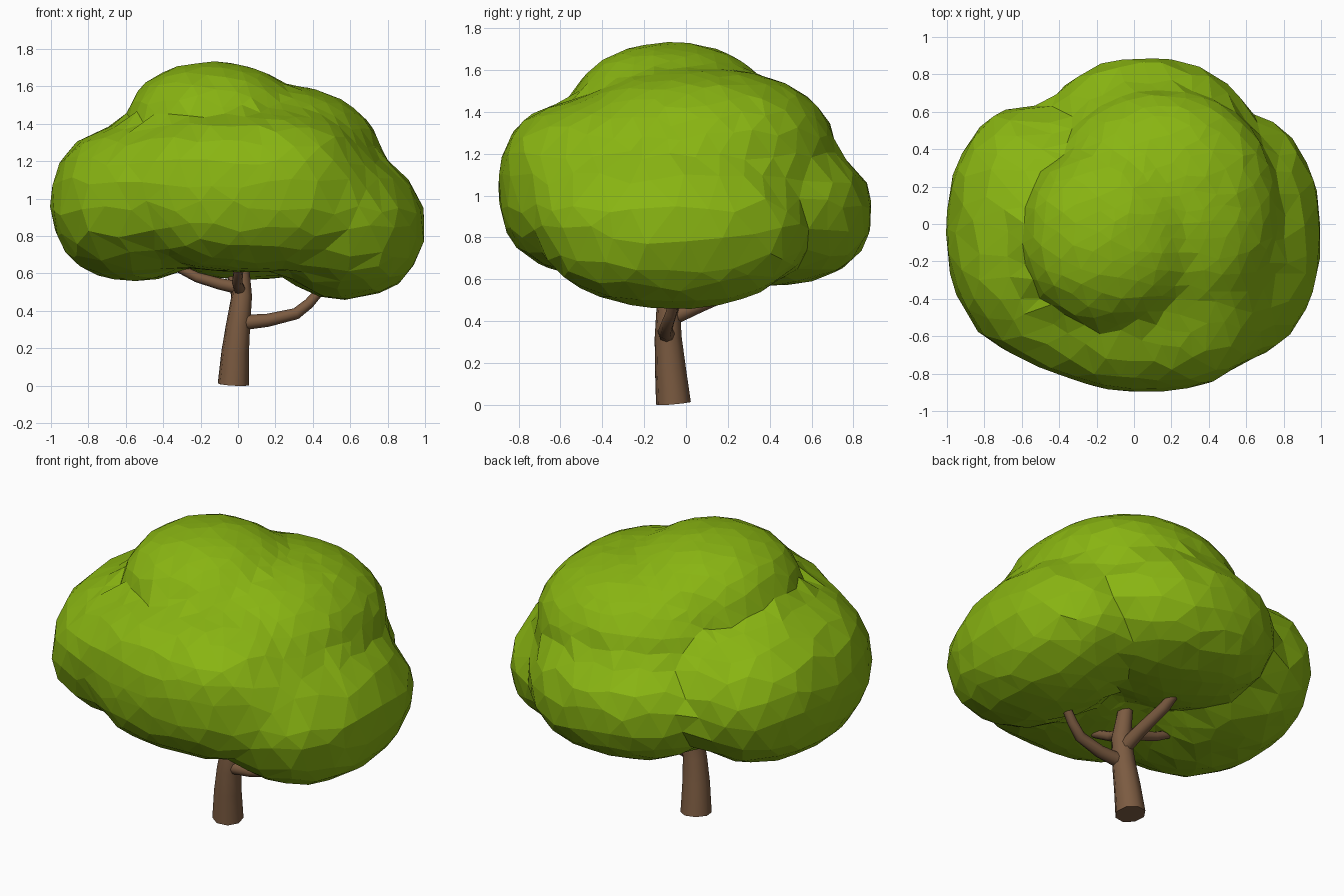
import bpy, bmesh, math, random
from mathutils import Vector

if "Cube" in bpy.data.objects:
    bpy.data.objects.remove(bpy.data.objects["Cube"])

random.seed(4)


def material(name, colour):
    m = bpy.data.materials.new(name)
    m.diffuse_color = (*colour, 1)
    m.use_nodes = True
    m.node_tree.nodes["Principled BSDF"].inputs["Base Color"].default_value = m.diffuse_color
    return m


leaf = material("leaf_green", (0.25, 0.46, 0.006))
bark = material("bark_brown", (0.20, 0.105, 0.053))

# Leaf clumps: centre, radii, squareness, blend width with the clumps before it
clumps = [
    ((0.06, -0.30, 1.04), (0.64, 0.59, 0.43), 2.7, 0.2),    # front
    ((-0.55, -0.03, 0.98), (0.45, 0.66, 0.42), 2.2, 0.2),   # left
    ((0.57, -0.06, 0.85), (0.43, 0.65, 0.39), 2.1, 0.14),   # right
    ((0.15, 0.06, 1.19), (0.62, 0.66, 0.42), 2.2, 0.06),    # main
    ((0.07, 0.39, 0.92), (0.57, 0.50, 0.35), 2.3, 0.05),    # back
    ((-0.13, -0.07, 1.40), (0.47, 0.48, 0.33), 2.1, 0.04),  # top
]


def crown_distance(p, soft):
    """Approximate distance to the smooth union of the clumps."""
    d = 10
    for c, r, n, k in clumps:
        s = sum((abs(a - b) / w) ** n for a, b, w in zip(p, c, r))
        e = (s ** (1 / n) - 1) * 0.45
        k *= soft
        h = max(k - abs(d - e), 0) / k
        d = min(d, e) - h * h * k / 4
    return d


def crown_radius(origin, direction):
    """Walk inwards along a ray to the crown surface."""
    soft = 0.2 + 0.8 * min(max((direction.z + 0.45) / 0.5, 0), 1)
    t = 1.4
    while t > 0.1 and crown_distance(origin + direction * t, soft) > 0:
        t -= 0.03
    lo, hi = t, t + 0.03
    for _ in range(8):
        mid = (lo + hi) / 2
        if crown_distance(origin + direction * mid, soft) > 0:
            hi = mid
        else:
            lo = mid
    return lo


# Canopy: faceted ball cast onto the blended clumps
bm = bmesh.new()
bmesh.ops.create_icosphere(bm, subdivisions=4, radius=1)
origin = Vector((0.02, 0.0, 1.08))
for v in bm.verts:
    d = (v.co + Vector([random.uniform(-0.035, 0.035) for _ in range(3)])).normalized()
    v.co = origin + d * crown_radius(origin, d) * random.uniform(0.997, 1.008)
mesh = bpy.data.meshes.new("canopy")
bm.to_mesh(mesh)
bm.free()
canopy = bpy.data.objects.new("canopy", mesh)
bpy.context.collection.objects.link(canopy)
mesh.materials.append(leaf)


def limb(name, points):
    """Tapered limb through (x, y, z, radius) points."""
    cu = bpy.data.curves.new(name, 'CURVE')
    cu.dimensions = '3D'
    cu.bevel_depth = 1
    cu.bevel_resolution = 2
    cu.use_fill_caps = True
    sp = cu.splines.new('POLY')
    sp.points.add(len(points) - 1)
    for p, (x, y, z, r) in zip(sp.points, points):
        p.co = (x, y, z, 1)
        p.radius = r
    ob = bpy.data.objects.new(name, cu)
    bpy.context.collection.objects.link(ob)
    bpy.ops.object.select_all(action='DESELECT')
    ob.select_set(True)
    bpy.context.view_layer.objects.active = ob
    bpy.ops.object.convert(target='MESH')
    ob = bpy.context.object
    ob.name = name
    ob.data.materials.append(bark)
    bpy.ops.object.shade_smooth_by_angle(angle=math.radians(62))
    return ob


# Trunk
limb("trunk", [(-0.025, -0.06, 0.007, 0.085), (-0.015, -0.075, 0.18, 0.075),
               (0.0, -0.085, 0.32, 0.066), (0.02, -0.085, 0.48, 0.056),
               (0.018, -0.06, 0.60, 0.046), (0.01, -0.04, 0.78, 0.035)])

# Branches
limb("right_branch", [(0.0, -0.09, 0.335, 0.042), (0.16, -0.10, 0.35, 0.035),
                      (0.31, -0.09, 0.385, 0.031), (0.38, -0.07, 0.44, 0.028),
                      (0.50, -0.04, 0.58, 0.022)])
limb("left_branch", [(0.02, -0.08, 0.52, 0.035), (-0.10, -0.09, 0.545, 0.031),
                     (-0.22, -0.09, 0.58, 0.027), (-0.46, -0.08, 0.70, 0.018)])
limb("back_branch", [(0.01, -0.09, 0.41, 0.042), (0.0, 0.06, 0.475, 0.036),
                     (-0.02, 0.24, 0.55, 0.031), (-0.04, 0.44, 0.69, 0.022)])
limb("front_branch", [(0.015, -0.07, 0.50, 0.033), (-0.005, -0.20, 0.55, 0.028),
                      (0.005, -0.32, 0.615, 0.024), (0.01, -0.42, 0.70, 0.018)])
